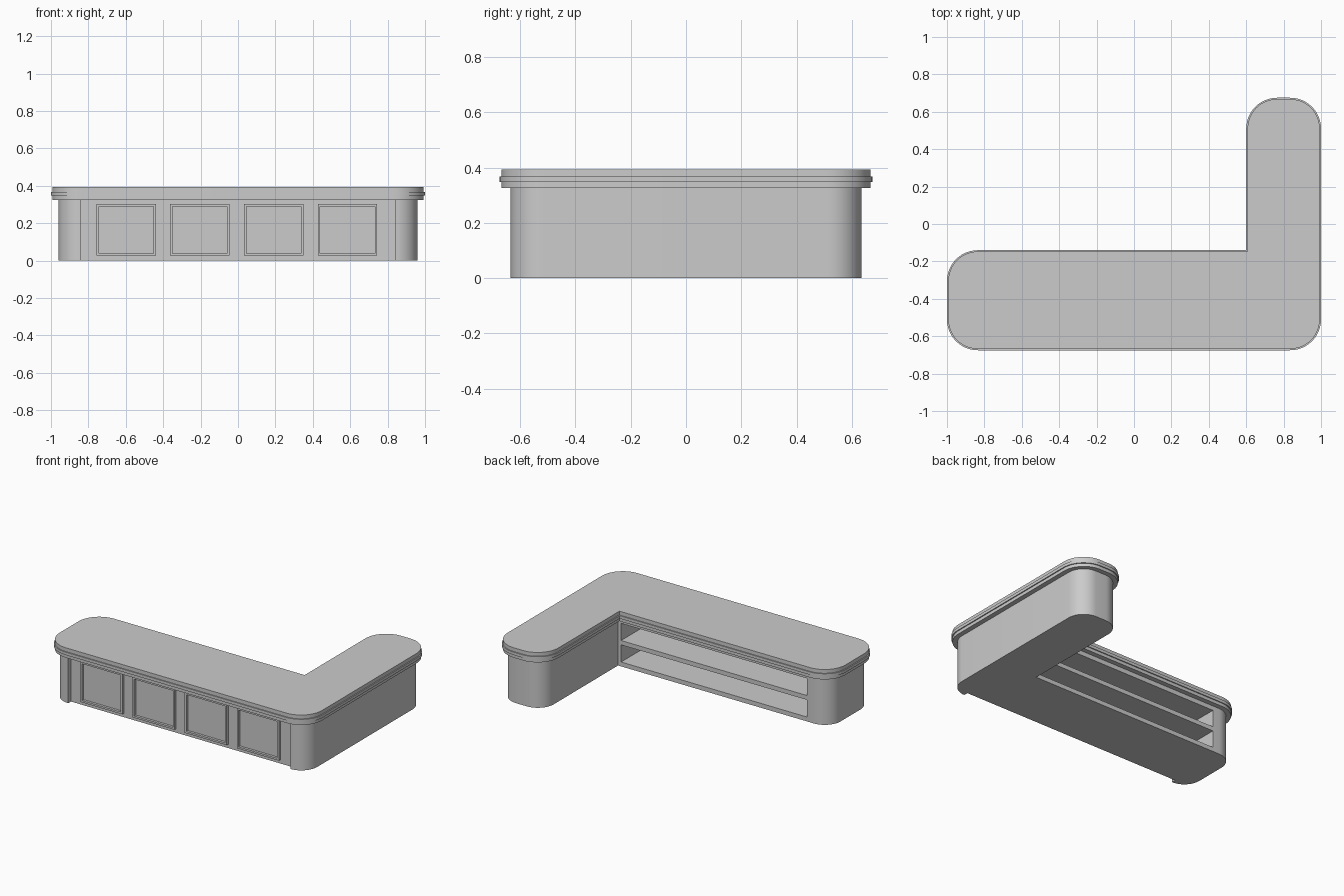
import bpy, bmesh, math

if "Cube" in bpy.data.objects:
    bpy.data.objects.remove(bpy.data.objects["Cube"])


def finish(name, bm):
    bmesh.ops.recalc_face_normals(bm, faces=bm.faces)
    me = bpy.data.meshes.new(name)
    bm.to_mesh(me)
    bm.free()
    ob = bpy.data.objects.new(name, me)
    bpy.context.collection.objects.link(ob)
    return ob


def smooth(ob):
    bpy.ops.object.select_all(action='DESELECT')
    ob.select_set(True)
    bpy.context.view_layer.objects.active = ob
    bpy.ops.object.shade_smooth_by_angle(angle=math.radians(30))


def outline(d, r, seg=12):
    """L-shaped plan inset by d, outer corners rounded, inner corner sharp."""
    x0, x1, xi = -1 + d, 1 - d, 0.6 + d
    y0, y1, yi = -0.675 + d, 0.675 - d, -0.14 - d
    corners = [(x0, y0, 180), (x1, y0, 270), (x1, y1, 0), (xi, y1, 90),
               (xi, yi, None), (x0, yi, 90)]
    pts = []
    for x, y, a0 in corners:
        if a0 is None:
            pts.append((x, y))
            continue
        cx = x + r if a0 in (90, 180) else x - r
        cy = y + r if a0 in (180, 270) else y - r
        for i in range(seg + 1):
            a = math.radians(a0 + 90 * i / seg)
            pts.append((cx + r * math.cos(a), cy + r * math.sin(a)))
    return pts


def slab(name, d, r, z0, z1):
    bm = bmesh.new()
    face = bm.faces.new([bm.verts.new((x, y, z0)) for x, y in outline(d, r)])
    ext = bmesh.ops.extrude_face_region(bm, geom=[face], use_keep_orig=True)
    for v in ext['geom']:
        if isinstance(v, bmesh.types.BMVert):
            v.co.z = z1
    return finish(name, bm)


def box(name, lo, hi):
    bm = bmesh.new()
    bmesh.ops.create_cube(bm, size=1)
    for v in bm.verts:
        v.co = [(a + b) / 2 + c * (b - a) for a, b, c in zip(lo, hi, v.co)]
    return finish(name, bm)


def cut(ob, cutter):
    cutter.hide_render = True
    mod = ob.modifiers.new("cut", 'BOOLEAN')
    mod.operation = 'DIFFERENCE'
    mod.solver = 'EXACT'
    mod.object = cutter
    bpy.context.view_layer.objects.active = ob
    bpy.ops.object.modifier_apply(modifier=mod.name)
    bpy.data.objects.remove(cutter)


# Counter body with recessed front and two open shelves at the back
body = slab("counter_body", 0.04, 0.12, 0.0, 0.326)
cut(body, box("front_recess", (-0.84, -0.8, -0.1), (0.84, -0.605, 0.5)))
for z0, z1 in ((0.03, 0.147), (0.177, 0.294)):
    cut(body, box("shelf_opening", (-0.79, -0.57, z0), (0.617, -0.1, z1)))
smooth(body)

# Worktop: three stacked layers with a projecting middle band
for name, d, z0, z1 in (("worktop_underside", 0.007, 0.325, 0.347),
                        ("worktop_band", 0.0, 0.347, 0.367),
                        ("worktop_top", 0.007, 0.367, 0.393)):
    smooth(slab(name, d, 0.165 - d, z0, z1))

# Raised rectangular frames along the front
for i in range(4):
    x0 = -0.757 + i * 0.3945
    frame = box("front_panel_frame", (x0, -0.622, 0.026), (x0 + 0.318, -0.60, 0.303))
    cut(frame, box("frame_hole", (x0 + 0.013, -0.7, 0.039), (x0 + 0.305, -0.5, 0.29)))
